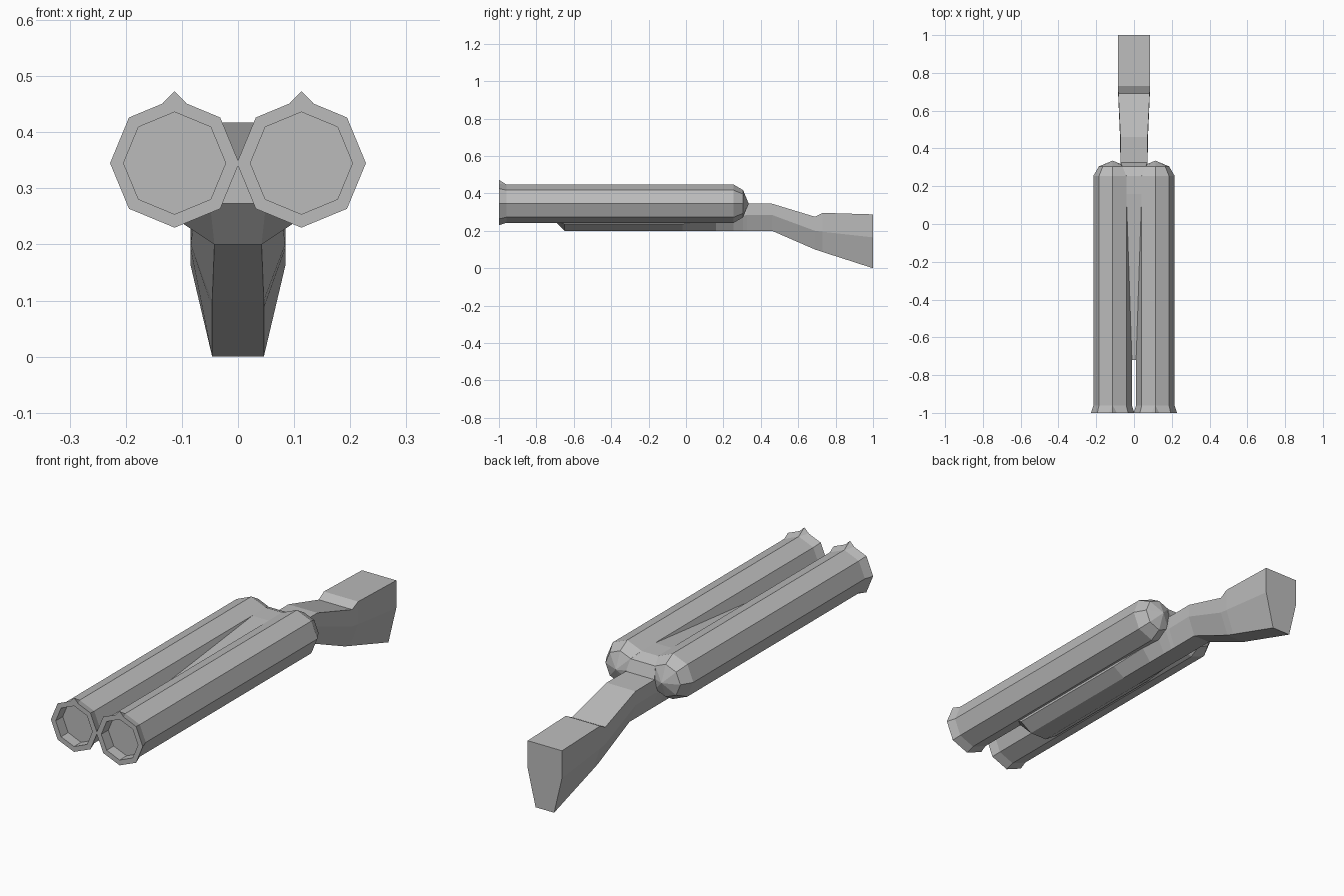
import bpy
import bmesh
from math import sin, cos, pi

cube = bpy.data.objects.get("Cube")
if cube:
    bpy.data.objects.remove(cube, do_unlink=True)

grey = bpy.data.materials.new("plain grey")
grey.use_nodes = True
colour = (0.5, 0.5, 0.5, 1)
grey.diffuse_color = colour
grey.node_tree.nodes["Principled BSDF"].inputs["Base Color"].default_value = colour


def loft(name, sections):
    """Skin a row of equal-length closed sections, capped at both ends."""
    bm = bmesh.new()
    rings = [[bm.verts.new(p) for p in s] for s in sections]
    n = len(rings[0])
    for a, b in zip(rings, rings[1:]):
        for i in range(n):
            j = (i + 1) % n
            bm.faces.new((a[i], a[j], b[j], b[i]))
    bm.faces.new(rings[0])
    bm.faces.new(rings[-1])
    bmesh.ops.remove_doubles(bm, verts=bm.verts, dist=0.0005)
    bmesh.ops.recalc_face_normals(bm, faces=bm.faces)
    mesh = bpy.data.meshes.new(name)
    bm.to_mesh(mesh)
    bm.free()
    mesh.materials.append(grey)
    obj = bpy.data.objects.new(name, mesh)
    bpy.context.collection.objects.link(obj)
    return obj


BARREL_X, BARREL_Z = 0.113, 0.345


def octagon(cx, y, r):
    return [(cx + r * cos(i * pi / 4), y, BARREL_Z + r * sin(i * pi / 4))
            for i in range(8)]


# Barrels: shallow bore, flared mouth, long tube, blunt pointed end (y, radius)
barrel_profile = [(-0.95, 0.091), (-1.0, 0.091), (-1.0, 0.115), (-0.96, 0.102),
                  (0.255, 0.102), (0.305, 0.073), (0.335, 0.001)]
for side, label in ((1, "left"), (-1, "right")):
    cx = side * BARREL_X
    loft(label + "_barrel", [octagon(cx, y, r) for y, r in barrel_profile])

    # Small pointed sight on the rim
    front = [(cx - 0.021, -1, 0.452), (cx, -1, 0.473), (cx + 0.021, -1, 0.452)]
    tail = [(cx - 0.001, -0.96, 0.446), (cx, -0.96, 0.447), (cx + 0.001, -0.96, 0.446)]
    loft(label + "_sight", [front, tail])


def body_section(y, zb, hb, zm, hm, zt, ht):
    return [(-hb, y, zb), (hb, y, zb), (hm, y, zm),
            (ht, y, zt), (-ht, y, zt), (-hm, y, zm)]


# Body: fore grip and web between the barrels, bridge, neck and butt
# y, bottom z, bottom half width, middle z, middle half width, top z, top half width
body = [
    (-0.72, 0.273, 0.050, 0.280, 0.090, 0.345, 0.050),
    (-0.65, 0.200, 0.042, 0.237, 0.098, 0.351, 0.060),
    (-0.02, 0.200, 0.042, 0.237, 0.098, 0.402, 0.060),
    (0.16, 0.200, 0.042, 0.255, 0.085, 0.417, 0.060),
    (0.255, 0.200, 0.042, 0.270, 0.078, 0.417, 0.060),
    (0.305, 0.200, 0.042, 0.280, 0.074, 0.396, 0.062),
    (0.325, 0.200, 0.042, 0.285, 0.072, 0.345, 0.071),
    (0.46, 0.200, 0.042, 0.285, 0.074, 0.345, 0.072),
    (0.69, 0.100, 0.046, 0.200, 0.084, 0.275, 0.083),
    (0.73, 0.087, 0.046, 0.195, 0.085, 0.296, 0.085),
    (1.00, 0.000, 0.046, 0.165, 0.085, 0.288, 0.085),
]
loft("stock_and_fore_grip", [body_section(*row) for row in body])
